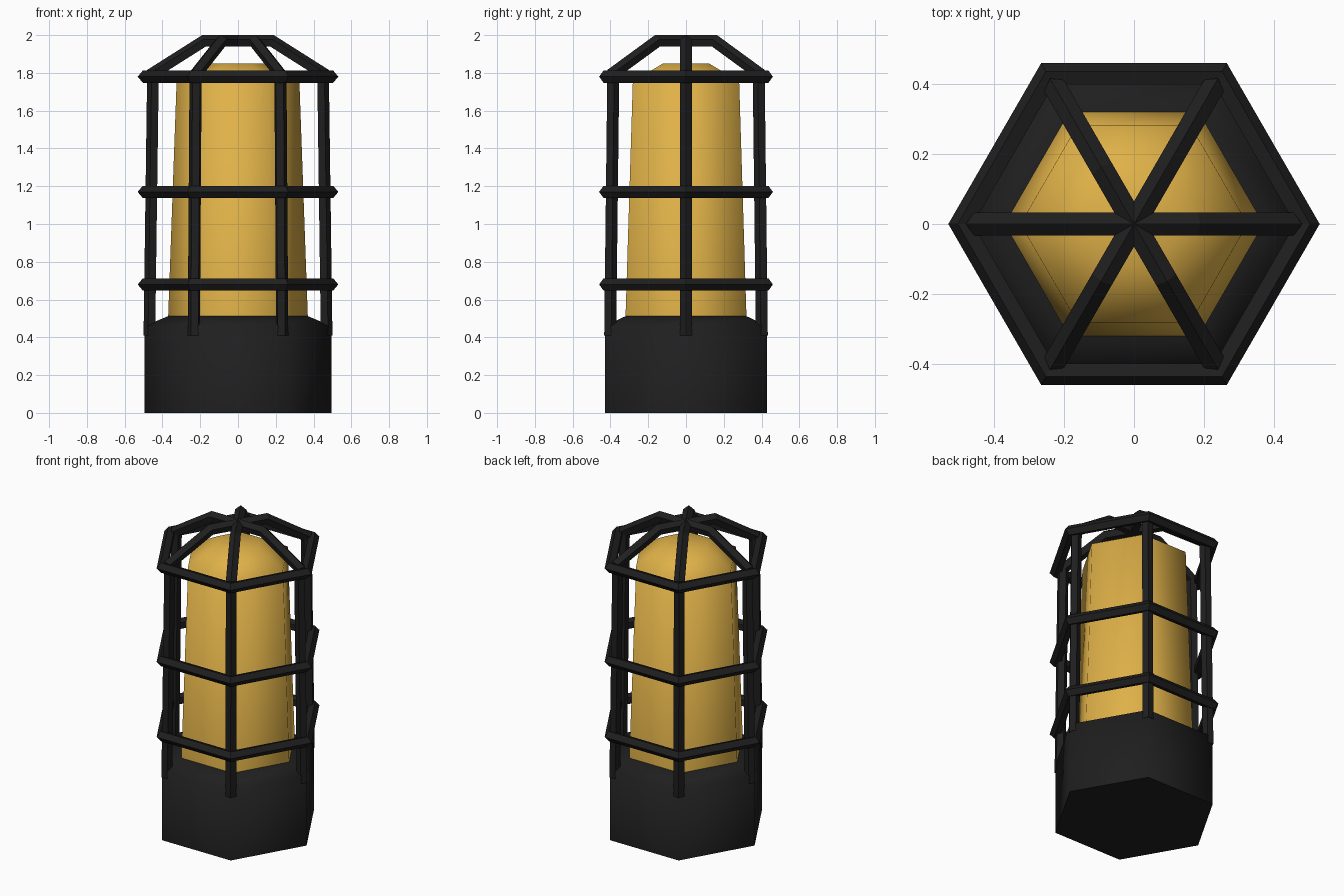
import bpy, bmesh, math
from mathutils import Vector

if "Cube" in bpy.data.objects:
    bpy.data.objects.remove(bpy.data.objects["Cube"])

SIDES = 6
TUBE = 0.034                      # radius of the five-sided cage wire
PENTA = [(TUBE * math.cos(k * math.tau / 5), TUBE * math.sin(k * math.tau / 5)) for k in range(5)]


def material(name, rgb):
    m = bpy.data.materials.new(name)
    m.diffuse_color = (*rgb, 1)
    m.use_nodes = True
    m.node_tree.nodes["Principled BSDF"].inputs["Base Color"].default_value = m.diffuse_color
    return m


black = material("black_metal", (0.0135, 0.0135, 0.0135))
amber = material("amber_glass", (0.74, 0.44, 0.065))


def finish(bm, name, mat, smooth=False):
    bmesh.ops.recalc_face_normals(bm, faces=bm.faces)
    me = bpy.data.meshes.new(name)
    bm.to_mesh(me)
    bm.free()
    me.materials.append(mat)
    ob = bpy.data.objects.new(name, me)
    bpy.context.collection.objects.link(ob)
    if smooth:
        bpy.ops.object.select_all(action='DESELECT')
        ob.select_set(True)
        bpy.context.view_layer.objects.active = ob
        bpy.ops.object.shade_smooth_by_angle(angle=math.radians(65))
    return ob


def bridge(bm, loops, closed=False):
    """Join successive vertex loops with quads."""
    n = len(loops[0])
    pairs = list(zip(loops, loops[1:])) + ([(loops[-1], loops[0])] if closed else [])
    for a, b in pairs:
        for i in range(n):
            j = (i + 1) % n
            bm.faces.new((a[i], a[j], b[j], b[i]))
    if not closed:
        bm.faces.new(loops[0])
        bm.faces.new(loops[-1])


def lathe(name, profile, mat, closed=False, smooth=False):
    """Hexagonal lathe of (corner radius, z) points, corners on the x axis."""
    bm = bmesh.new()
    loops = [[bm.verts.new((r * math.cos(i * math.tau / SIDES), r * math.sin(i * math.tau / SIDES), z))
              for i in range(SIDES)] for r, z in profile]
    bridge(bm, loops, closed)
    return finish(bm, name, mat, smooth)


def cage_bar(name, path, angle):
    """Mitred wire along an (r, z) path in the vertical plane at this angle."""
    bm = bmesh.new()
    out = Vector((math.cos(angle), math.sin(angle), 0))
    side = Vector((-math.sin(angle), math.cos(angle), 0))
    pts = [Vector(p) for p in path]
    dirs = [(b - a).normalized() for a, b in zip(pts, pts[1:])]
    loops = []
    for i, p in enumerate(pts):
        d0, d1 = dirs[max(i - 1, 0)], dirs[min(i, len(dirs) - 1)]
        d = (d0 + d1).normalized()
        normal = Vector((d.y, -d.x)) / d.dot(d1)      # outward, stretched at the mitre
        loop = []
        for u, v in PENTA:
            q = p + normal * u
            loop.append(bm.verts.new(out * q.x + side * v + Vector((0, 0, q.y))))
        loops.append(loop)
    bridge(bm, loops)
    return finish(bm, name, black)


# Base with chamfered shoulder
lathe("base", [(0.495, 0), (0.495, 0.46), (0.37, 0.512)], black, smooth=True)

# Tapered amber lens with sloping cap
lathe("lens", [(0.37, 0.50), (0.325, 1.755), (0.14, 1.85)], amber, smooth=True)

# Three horizontal guard rings, ridge pointing outward
cos30 = math.cos(math.pi / SIDES)
for label, z in (("lower", 0.68), ("middle", 1.17), ("upper", 1.78)):
    lathe(label + "_guard_ring", [((0.426 + u) / cos30, z + v) for u, v in PENTA], black, closed=True)

# Six upright bars that bend in and meet at the top centre
for i in range(SIDES):
    cage_bar(f"guard_bar_{i + 1}", [(0.466, 0.41), (0.447, 1.797), (0.18, 1.966), (0, 1.966)],
             i * math.tau / SIDES)
